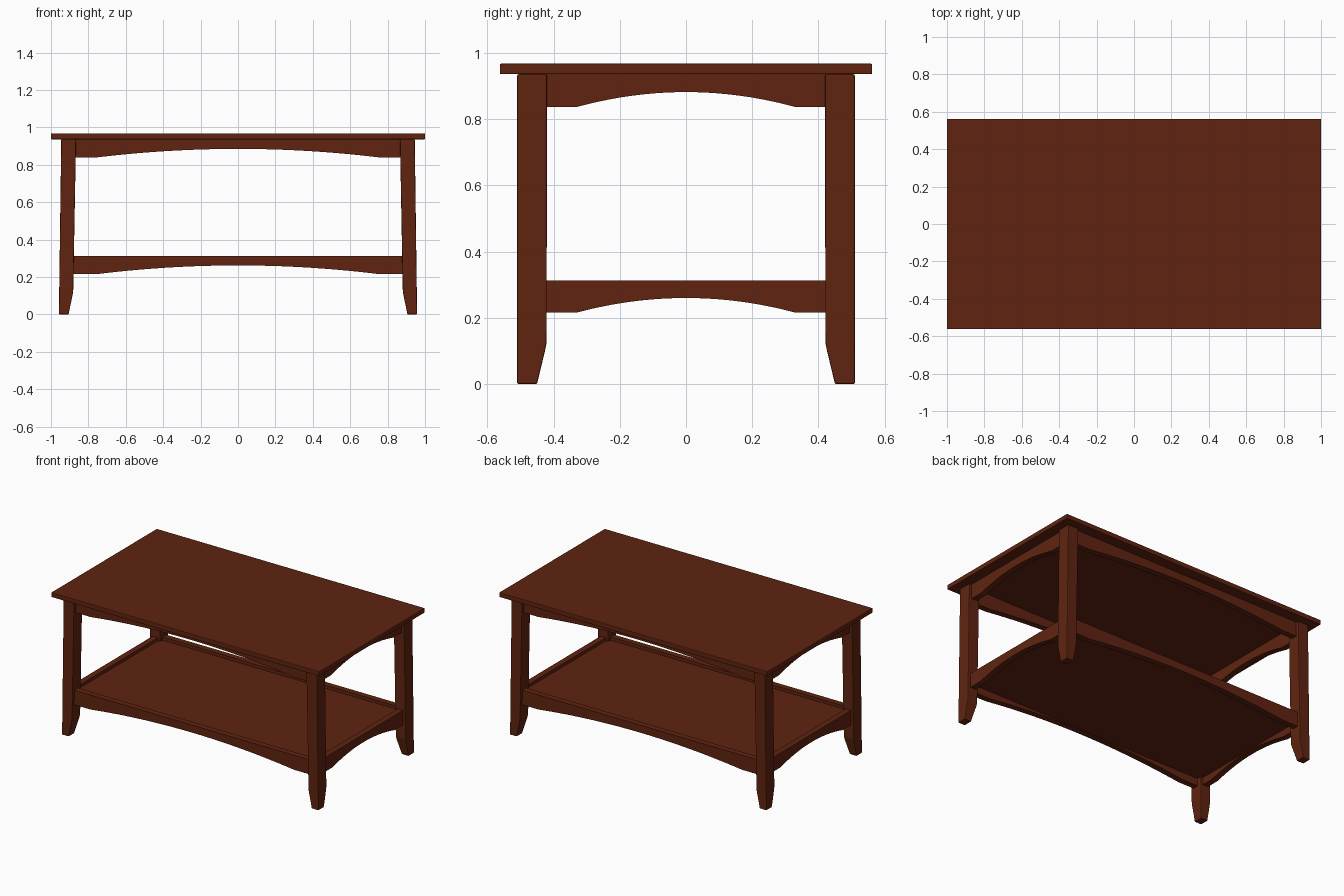
import bpy, bmesh

if "Cube" in bpy.data.objects:
    bpy.data.objects.remove(bpy.data.objects["Cube"])

wood = bpy.data.materials.new("dark_red_wood")
wood.diffuse_color = (0.115, 0.0175, 0.005, 1)
wood.use_nodes = True
wood.node_tree.nodes["Principled BSDF"].inputs["Base Color"].default_value = wood.diffuse_color


def finish(name, bm, bevel=0.0):
    bmesh.ops.recalc_face_normals(bm, faces=bm.faces)
    me = bpy.data.meshes.new(name)
    bm.to_mesh(me)
    bm.free()
    me.materials.append(wood)
    ob = bpy.data.objects.new(name, me)
    bpy.context.collection.objects.link(ob)
    if bevel:
        mod = ob.modifiers.new("soft_edges", 'BEVEL')
        mod.width = bevel
        mod.segments = 2
        mod.limit_method = 'ANGLE'
    return ob


def slab(name, hx, hy, z0, z1, bevel=0.0):
    bm = bmesh.new()
    bmesh.ops.create_cube(bm, size=1)
    for v in bm.verts:
        v.co.x *= 2 * hx
        v.co.y *= 2 * hy
        v.co.z = z1 if v.co.z > 0 else z0
    return finish(name, bm, bevel)


def leg(name, sx, sy):
    # height, inner x, outer x, inner y, outer y
    rings = [(0.0, 0.906, 0.957, 0.450, 0.510),
             (0.05, 0.896, 0.957, 0.438, 0.510),
             (0.10, 0.885, 0.956, 0.426, 0.510),
             (0.125, 0.881, 0.956, 0.421, 0.510),
             (0.936, 0.866, 0.945, 0.420, 0.510)]
    bm = bmesh.new()
    loops = [[bm.verts.new((sx * x, sy * y, z)) for x, y in
              ((x0, y0), (x1, y0), (x1, y1), (x0, y1))]
             for z, x0, x1, y0, y1 in rings]
    for a, b in zip(loops, loops[1:]):
        for i in range(4):
            j = (i + 1) % 4
            bm.faces.new((a[i], a[j], b[j], b[i]))
    bm.faces.new(loops[0])
    bm.faces.new(loops[-1])
    finish(name, bm, 0.004)


def arched_rail(name, axis, half, arch, z0, peak, z1, near, far):
    """Board with flat ends and an arched lower edge, extruded near -> far."""
    n = 20
    pts = [(-half, z1), (-half, z0)]
    for i in range(n + 1):
        t = -1 + 2 * i / n
        pts.append((t * arch, z0 + (peak - z0) * (1 - t * t)))
    pts += [(half, z0), (half, z1)]

    def place(u, d, z):
        return (u, d, z) if axis == 'X' else (d, u, z)
    bm = bmesh.new()
    a = [bm.verts.new(place(u, near, z)) for u, z in pts]
    b = [bm.verts.new(place(u, far, z)) for u, z in pts]
    for i in range(len(pts)):
        j = (i + 1) % len(pts)
        bm.faces.new((a[i], a[j], b[j], b[i]))
    bm.faces.new(a)
    bm.faces.new(b)
    finish(name, bm)


# Table top and lower shelf
slab("table_top", 1.0, 0.5625, 0.936, 0.968, 0.004)
slab("lower_shelf", 0.90, 0.455, 0.265, 0.292)

# Four splayed legs with tapered feet
for sx, side in ((-1, "left"), (1, "right")):
    for sy, end in ((-1, "front"), (1, "back")):
        leg(f"{end}_{side}_leg", sx, sy)

# Arched aprons under the top and arched rails around the shelf
for s, end, side in ((-1, "front", "left"), (1, "back", "right")):
    arched_rail(f"{end}_apron", 'X', 0.89, 0.76, 0.839, 0.885, 0.936, s * 0.49, s * 0.45)
    arched_rail(f"{end}_shelf_rail", 'X', 0.90, 0.76, 0.215, 0.262, 0.313, s * 0.49, s * 0.45)
    arched_rail(f"{side}_apron", 'Y', 0.44, 0.33, 0.837, 0.882, 0.936, s * 0.927, s * 0.887)
    arched_rail(f"{side}_shelf_rail", 'Y', 0.44, 0.33, 0.216, 0.260, 0.313, s * 0.935, s * 0.895)
